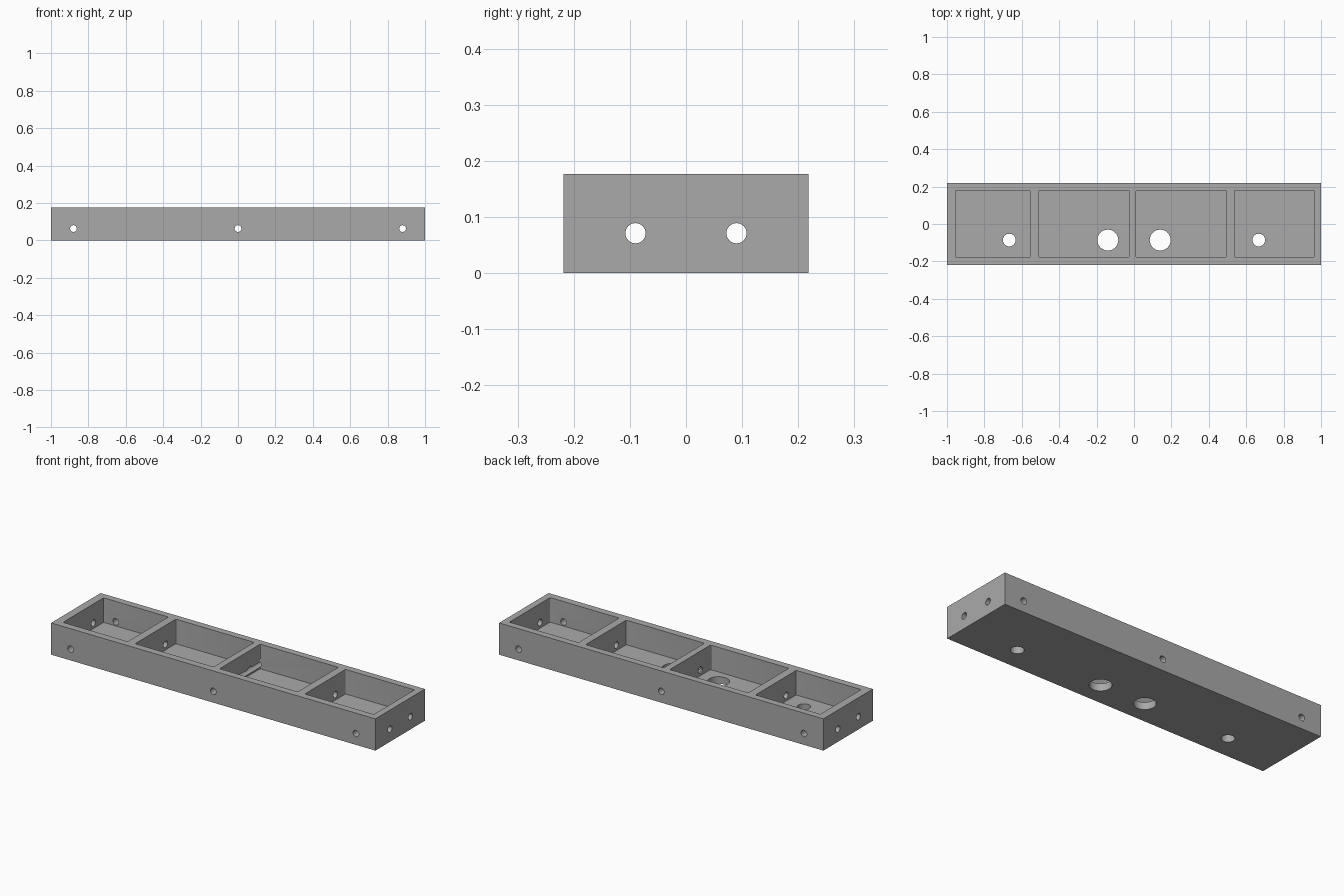
import bpy
import bmesh
from math import pi
from mathutils import Matrix, Vector

if "Cube" in bpy.data.objects:
    bpy.data.objects.remove(bpy.data.objects["Cube"], do_unlink=True)

DEPTH, HEIGHT, FLOOR = 0.436, 0.177, 0.04

# One plain grey for the whole tray
grey = bpy.data.materials.new("plain grey")
grey.use_nodes = True
colour = (0.4, 0.4, 0.4, 1)
grey.diffuse_color = colour
grey.node_tree.nodes["Principled BSDF"].inputs["Base Color"].default_value = colour


def finish(name, bm):
    mesh = bpy.data.meshes.new(name)
    bm.to_mesh(mesh)
    bm.free()
    mesh.materials.append(grey)
    obj = bpy.data.objects.new(name, mesh)
    bpy.context.collection.objects.link(obj)
    return obj


def box(name, low, high, corner=0):
    low, high = Vector(low), Vector(high)
    bm = bmesh.new()
    place = Matrix.Translation((low + high) / 2) @ Matrix.Diagonal((*(high - low), 1))
    bmesh.ops.create_cube(bm, size=1, matrix=place)
    if corner:
        upright = [e for e in bm.edges
                   if abs(e.verts[0].co.z - e.verts[1].co.z) > 0.01]
        bmesh.ops.bevel(bm, geom=upright, offset=corner, segments=3,
                        profile=0.5, affect='EDGES')
    return finish(name, bm)


def drill(name, centre, radius, length, axis):
    turn = {'X': Matrix.Rotation(pi / 2, 4, 'Y'),
            'Y': Matrix.Rotation(pi / 2, 4, 'X'),
            'Z': Matrix.Identity(4)}[axis]
    bm = bmesh.new()
    bmesh.ops.create_cone(bm, cap_ends=True, segments=32, radius1=radius,
                          radius2=radius, depth=length,
                          matrix=Matrix.Translation(centre) @ turn)
    return finish(name, bm)


# Solid block that the tray is cut from
tray = box("tray", (-1, -DEPTH / 2, 0), (1, DEPTH / 2, HEIGHT))
cutters = []

# Four open compartments
for x0, x1 in ((-0.955, -0.555), (-0.51, -0.026), (0.011, 0.493), (0.537, 0.963)):
    cutters.append(box("compartment_cutter", (x0, -0.178, FLOOR),
                       (x1, 0.18, HEIGHT + 0.1), corner=0.006))

# Floor holes: a large and a small one on each side
for side in (-1, 1):
    for x, radius in ((0.14, 0.056), (0.667, 0.034)):
        cutters.append(drill("floor_hole_cutter", (side * x, -0.086, 0),
                             radius, 0.2, 'Z'))

# Lengthwise cable holes through the ends and dividers
for y in (-0.09, 0.09):
    cutters.append(drill("end_hole_cutter", (0, y, 0.071), 0.018, 2.2, 'X'))

# Screw holes through the front and back walls
for x in (-0.88, 0, 0.88):
    cutters.append(drill("wall_hole_cutter", (x, 0, 0.063), 0.018, 0.6, 'Y'))

# Cut everything out, then drop the cutters
bpy.ops.object.select_all(action='DESELECT')
tray.select_set(True)
bpy.context.view_layer.objects.active = tray
for cutter in cutters:
    cut = tray.modifiers.new("cut", 'BOOLEAN')
    cut.operation = 'DIFFERENCE'
    cut.solver = 'EXACT'
    cut.object = cutter
    bpy.ops.object.modifier_apply(modifier=cut.name)
    bpy.data.objects.remove(cutter, do_unlink=True)

bpy.ops.object.shade_smooth_by_angle(angle=pi / 6)
